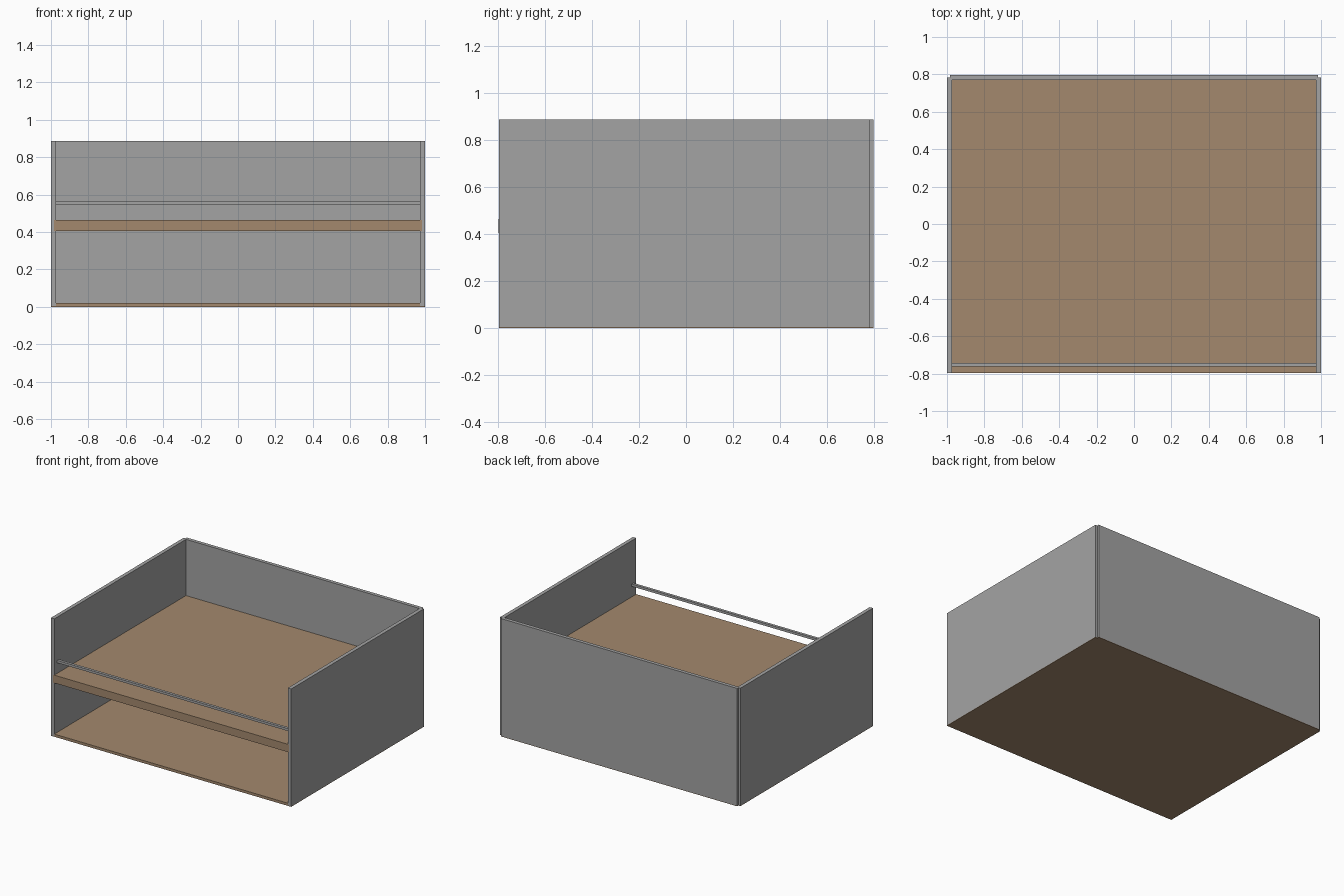
import bpy

if "Cube" in bpy.data.objects:
    bpy.data.objects.remove(bpy.data.objects["Cube"])


def make_material(name, color):
    mat = bpy.data.materials.new(name)
    mat.diffuse_color = (*color, 1.0)
    mat.use_nodes = True
    mat.node_tree.nodes["Principled BSDF"].inputs["Base Color"].default_value = mat.diffuse_color
    return mat


grey = make_material("grey_panel", (0.37, 0.37, 0.37))
wood = make_material("brown_board", (0.37, 0.25, 0.155))


def box(name, lo, hi, mat):
    """Axis-aligned box between two corners."""
    bpy.ops.mesh.primitive_cube_add(size=1, location=[(a + b) / 2 for a, b in zip(lo, hi)])
    obj = bpy.context.object
    obj.name = name
    obj.scale = [b - a for a, b in zip(lo, hi)]
    bpy.ops.object.transform_apply(location=False, rotation=False, scale=True)
    obj.data.materials.append(mat)
    return obj


FRONT, BACK, TOP = -0.796, 0.797, 0.887
INNER, RABBET = 0.972, 0.983

# Side walls
for name, side in (("left_wall", -1), ("right_wall", 1)):
    xs = sorted((side * INNER, side * 1.0))
    box(name, (xs[0], FRONT, 0.004), (xs[1], 0.782, TOP), grey)

# Back wall, its ends set into the side walls
box("back_wall", (-RABBET, 0.770, 0.004), (RABBET, BACK, TOP), grey)

# Bottom board with a thin sheet running under the walls
box("bottom_sheet", (-1.0, FRONT, 0.0), (1.0, 0.782, 0.004), wood)
box("bottom_sheet_rear", (-RABBET, 0.782, 0.0), (RABBET, BACK, 0.004), wood)
box("bottom_board", (-INNER, FRONT, 0.004), (INNER, 0.770, 0.020), wood)

# Middle shelf, let into the side walls
box("middle_shelf", (-RABBET, FRONT - 0.001, 0.405), (RABBET, 0.775, 0.464), wood)

# Front rail above the shelf
box("front_rail", (-INNER, -0.763, 0.544), (INNER, -0.742, 0.562), grey)
